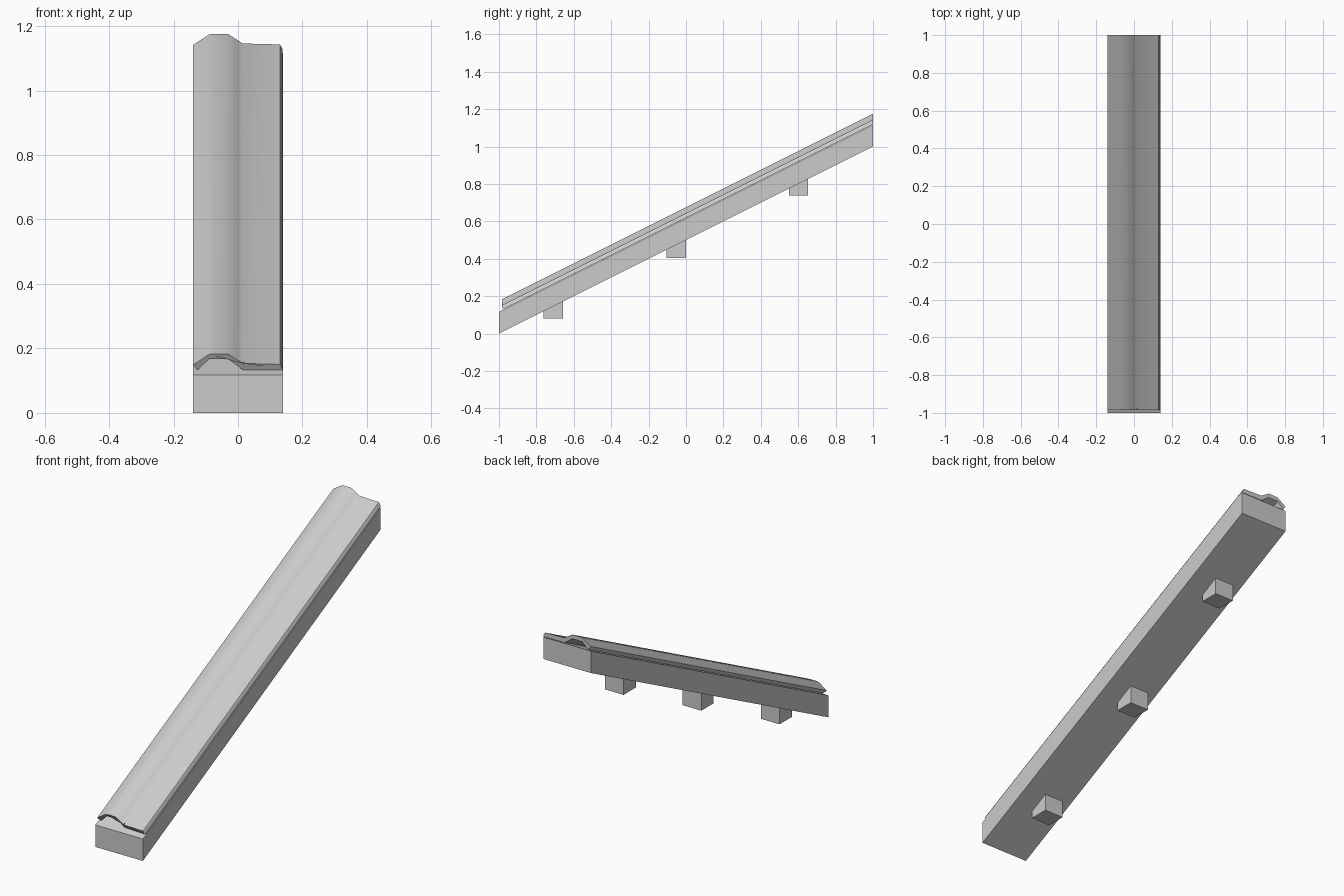
import bpy
import bmesh
from math import radians

if "Cube" in bpy.data.objects:
    bpy.data.objects.remove(bpy.data.objects["Cube"], do_unlink=True)

grey = bpy.data.materials.new("plain grey")
grey.use_nodes = True
grey.diffuse_color = (0.6, 0.6, 0.6, 1)
grey.node_tree.nodes["Principled BSDF"].inputs["Base Color"].default_value = (0.6, 0.6, 0.6, 1)

SLOPE = 0.5
BOARD_HEIGHT = 0.117
HALF_WIDTH = 0.14


def pitch(y):
    """Height of the board underside at depth y."""
    return SLOPE * (y + 1)


def loft(name, front, back):
    """Join two matching end outlines into a closed solid."""
    bm = bmesh.new()
    a = [bm.verts.new(p) for p in front]
    b = [bm.verts.new(p) for p in back]
    bm.faces.new(a)
    bm.faces.new(b)
    for i in range(len(a)):
        j = (i + 1) % len(a)
        bm.faces.new((a[i], a[j], b[j], b[i]))
    bmesh.ops.recalc_face_normals(bm, faces=bm.faces)
    mesh = bpy.data.meshes.new(name)
    bm.to_mesh(mesh)
    bm.free()
    mesh.materials.append(grey)
    obj = bpy.data.objects.new(name, mesh)
    bpy.context.collection.objects.link(obj)
    return obj


# Sloping board with upright ends
def board_end(y):
    return [(x, y, pitch(y) + h) for x, h in (
        (-HALF_WIDTH, 0), (HALF_WIDTH, 0),
        (HALF_WIDTH, BOARD_HEIGHT), (-HALF_WIDTH, BOARD_HEIGHT))]


loft("sloping_board", board_end(-1), board_end(1))

# Hollow roll-shaped roof sheet: heights above the board, undercut at the front
outer = [(-0.14, 0.024), (-0.09, 0.057), (-0.075, 0.059), (-0.03, 0.058),
         (-0.005, 0.042), (0.015, 0.029), (0.13, 0.026), (0.138, 0.012)]
inner = [(0.138, 0.002), (0.015, 0.003), (-0.03, 0.036), (-0.09, 0.036),
         (-0.125, 0.003)]


def sheet_end(y_outer, y_inner):
    return [(x, y, pitch(y) + BOARD_HEIGHT + h)
            for points, y in ((outer, y_outer), (inner, y_inner))
            for x, h in points]


sheet = loft("roof_sheet", sheet_end(-0.985, -0.973), sheet_end(1, 1))
bpy.context.view_layer.objects.active = sheet
sheet.select_set(True)
bpy.ops.object.shade_smooth_by_angle(angle=radians(40))

# Square battens under the board
for label, y, z in (("lower", -0.71, 0.08), ("middle", -0.052, 0.404), ("upper", 0.602, 0.738)):
    bpy.ops.mesh.primitive_cube_add(size=1, location=(-0.035, y, z + 0.052))
    batten = bpy.context.object
    batten.name = label + "_batten"
    batten.scale = (0.11, 0.103, 0.104)
    batten.data.materials.append(grey)
